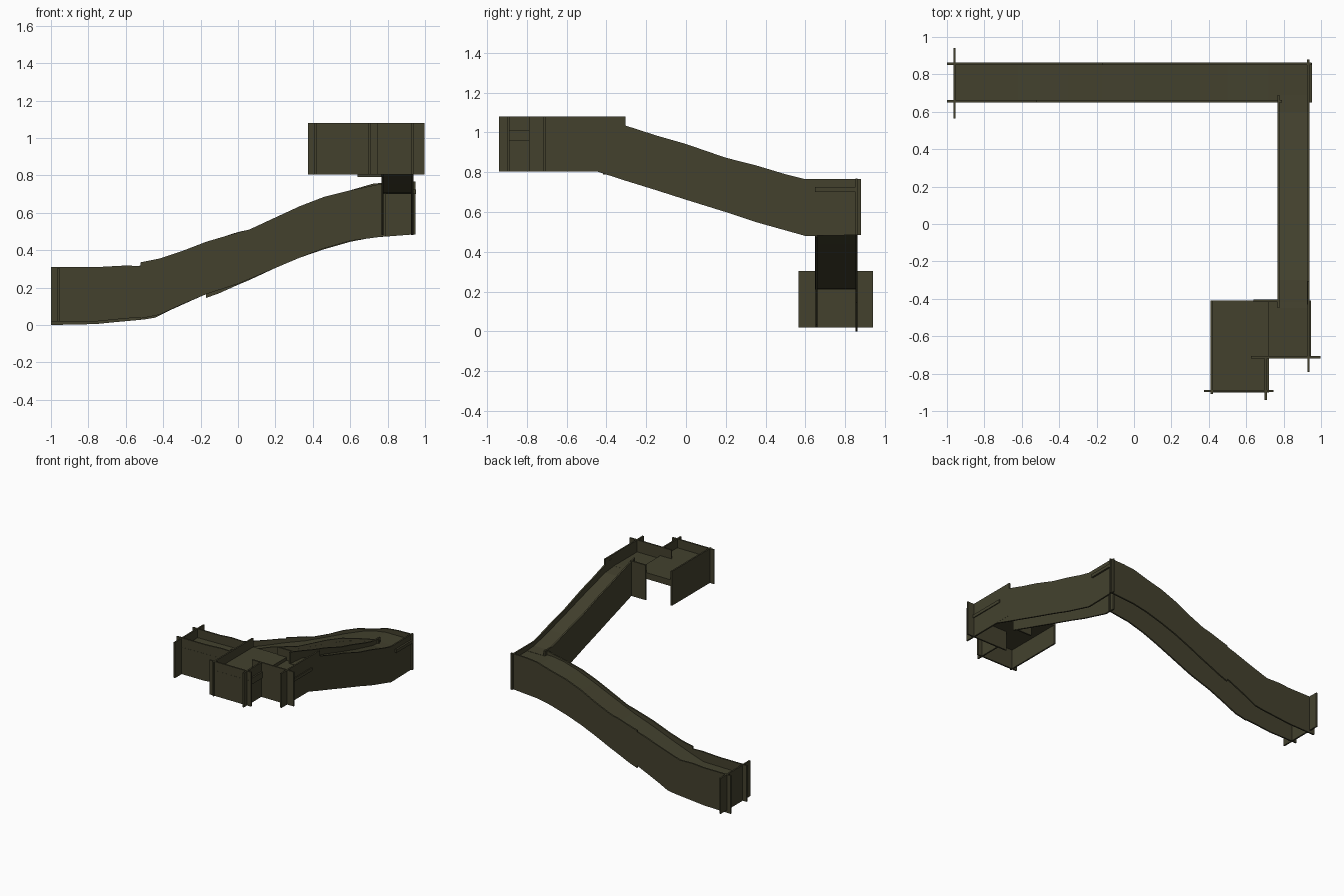
import bpy, bmesh

mat = bpy.data.materials.new("dark olive")
mat.diffuse_color = (0.056, 0.053, 0.027, 1)


def ribbon(name, axis, lo, hi, pts):
    """Solid strip running along axis; pts = (distance, bottom z, top z); lo..hi is its width span."""
    bm = bmesh.new()
    rings = []
    for s, zb, zt in pts:
        ring = []
        for w, z in ((lo, zb), (hi, zb), (hi, zt), (lo, zt)):
            ring.append(bm.verts.new((s, w, z) if axis == 'X' else (w, s, z)))
        rings.append(ring)
    for a, b in zip(rings, rings[1:]):
        for i in range(4):
            j = (i + 1) % 4
            bm.faces.new((a[i], a[j], b[j], b[i]))
    bm.faces.new(rings[0])
    bm.faces.new(rings[-1])
    bmesh.ops.recalc_face_normals(bm, faces=bm.faces)
    me = bpy.data.meshes.new(name)
    bm.to_mesh(me)
    bm.free()
    me.materials.append(mat)
    ob = bpy.data.objects.new(name, me)
    bpy.context.collection.objects.link(ob)
    return ob


def wall(name, axis, pos, pts, t=0.012):
    return ribbon(name, axis, pos - t / 2, pos + t / 2, pts)


def panel(name, axis, pos, a, b, z0=0.805, z1=1.08):
    return wall(name, axis, pos, [(a, z0, z1), (b, z0, z1)])


# Long lower ramp: side walls
wall("lower_ramp_back_wall_low", 'X', 0.857, [
    (-1, 0.0, 0.305), (-0.76, 0.005, 0.305), (-0.66, 0.015, 0.313), (-0.55, 0.025, 0.31),
    (-0.5, 0.03, 0.325), (-0.44, 0.04, 0.345), (-0.35, 0.085, 0.375),
    (-0.25, 0.13, 0.41), (-0.17, 0.165, 0.435)])
wall("lower_ramp_back_wall_high", 'X', 0.857, [
    (-0.17, 0.145, 0.445), (-0.1, 0.17, 0.465), (0, 0.215, 0.497), (0.06, 0.24, 0.51),
    (0.2, 0.305, 0.57), (0.33, 0.36, 0.635), (0.46, 0.405, 0.685), (0.6, 0.445, 0.72),
    (0.72, 0.468, 0.755), (0.82, 0.475, 0.765), (0.95, 0.485, 0.768)])
wall("lower_ramp_front_wall_low", 'X', 0.656, [
    (-1, 0.02, 0.31), (-0.75, 0.02, 0.31), (-0.6, 0.035, 0.318), (-0.52, 0.04, 0.315)])
wall("lower_ramp_front_wall_high", 'X', 0.656, [
    (-0.52, 0.035, 0.335), (-0.42, 0.055, 0.355), (-0.3, 0.11, 0.395), (-0.17, 0.165, 0.445),
    (0, 0.22, 0.495), (0.06, 0.245, 0.51), (0.2, 0.305, 0.575), (0.33, 0.36, 0.635),
    (0.46, 0.41, 0.685), (0.6, 0.45, 0.72), (0.79, 0.475, 0.76)])

# Lower ramp floor, ending in a flat corner that pokes through the outer wall
ribbon("lower_ramp_floor", 'X', 0.649, 0.861, [
    (s, z - 0.025, z) for s, z in (
        (-0.96, 0.235), (-0.62, 0.24), (-0.5, 0.28), (-0.35, 0.335), (-0.17, 0.405), (0, 0.465),
        (0.2, 0.55), (0.35, 0.615), (0.5, 0.675), (0.62, 0.71), (0.72, 0.725), (0.952, 0.725))])

# End panel across the lower ramp
panel("lower_end_panel", 'Y', -0.96, 0.565, 0.94, 0.02, 0.305)

# Upper ramp: matching side walls and a floor between them
climb = [(0.6, 0.48, 0.765), (0.5, 0.508, 0.79), (0.35, 0.55, 0.835), (0.2, 0.6, 0.873),
         (0.0, 0.662, 0.942), (-0.15, 0.71, 0.985), (-0.305, 0.758, 1.035), (-0.45, 0.805, 1.078)]
wall("upper_ramp_outer_wall", 'Y', 0.932, [(0.88, 0.485, 0.765)] + climb)
wall("upper_ramp_inner_wall", 'Y', 0.773, [(0.69, 0.48, 0.765)] + climb)
ribbon("upper_ramp_floor", 'Y', 0.77, 0.932, [
    (s, z - 0.025, z) for s, z in (
        (0.69, 0.727), (0.6, 0.732), (0.4, 0.78), (0.2, 0.835), (0, 0.893),
        (-0.3, 0.975), (-0.45, 0.988))])

# Top platform: overlapping wall panels, crossing at the corners
panel("platform_front_panel", 'X', -0.893, 0.375, 0.745)
panel("platform_left_panel", 'Y', 0.416, -0.91, -0.408)
panel("platform_step_side_panel", 'Y', 0.704, -0.94, -0.71)
panel("platform_step_front_panel", 'X', -0.712, 0.625, 0.997)
panel("platform_right_panel", 'Y', 0.933, -0.79, -0.305)
panel("platform_back_panel", 'X', -0.41, 0.64, 0.78, 0.79, 1.07)

# Top platform floors at two levels
ribbon("platform_floor_left", 'X', -0.9, -0.408, [(0.412, 0.96, 1.01), (0.722, 0.96, 1.01)])
ribbon("platform_floor_right", 'X', -0.715, -0.41, [(0.722, 0.96, 0.985), (0.946, 0.96, 0.985)])
